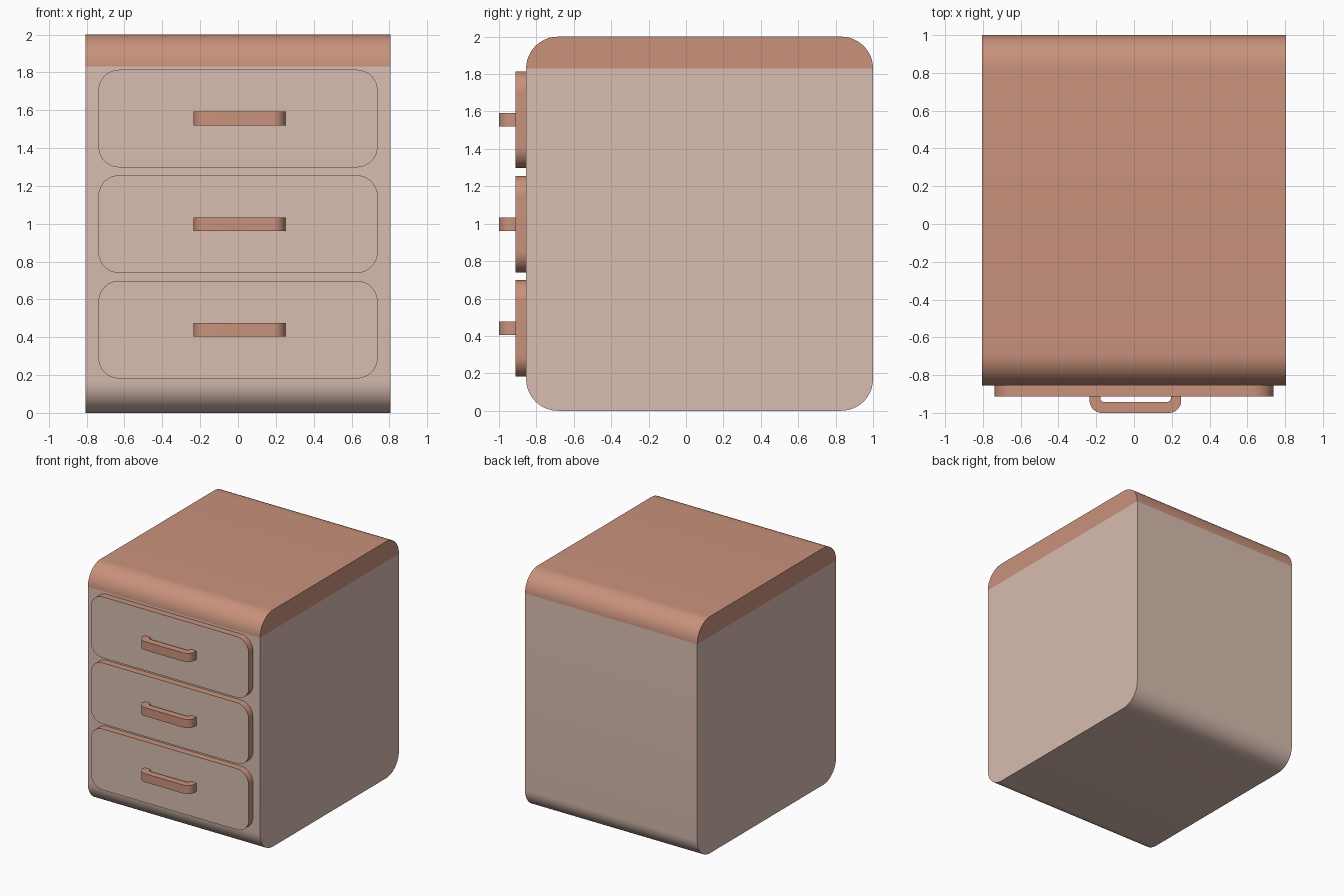
import bpy, bmesh, math
from mathutils import Vector

if "Cube" in bpy.data.objects:
    bpy.data.objects.remove(bpy.data.objects["Cube"])


def material(name, rgb):
    m = bpy.data.materials.new(name)
    m.diffuse_color = (*rgb, 1.0)
    m.use_nodes = True
    m.node_tree.nodes["Principled BSDF"].inputs["Base Color"].default_value = m.diffuse_color
    return m


BEIGE = material("pale beige", (0.69, 0.51, 0.435))
CLAY = material("terracotta", (0.585, 0.287, 0.203))


def fillet(corners, seg=12):
    """Outline from (a, b, radius) right-angled corners, rounded where radius > 0."""
    out = []
    for i, (a, b, r) in enumerate(corners):
        p = Vector((a, b))
        if r == 0:
            out.append(p)
            continue
        u = (Vector(corners[i - 1][:2]) - p).normalized()
        v = (Vector(corners[(i + 1) % len(corners)][:2]) - p).normalized()
        centre = p + (u + v) * r
        for k in range(seg + 1):
            t = math.pi / 2 * k / seg
            out.append(centre - v * r * math.cos(t) - u * r * math.sin(t))
    return out


def rect(a0, a1, b0, b1, r):
    return fillet([(a0, b0, r), (a1, b0, r), (a1, b1, r), (a0, b1, r)])


def prism(name, outline, place, lo, hi, mats, rule=None, cut_z=None):
    """Extrude an outline from lo to hi; place(a, b, depth) gives x, y, z."""
    bm = bmesh.new()
    rings = [[bm.verts.new(place(p.x, p.y, d)) for p in outline] for d in (lo, hi)]
    n = len(outline)
    bm.faces.new(rings[0])
    bm.faces.new(rings[1])
    for i in range(n):
        j = (i + 1) % n
        bm.faces.new((rings[0][i], rings[0][j], rings[1][j], rings[1][i]))
    if cut_z is not None:
        bmesh.ops.bisect_plane(bm, geom=bm.verts[:] + bm.edges[:] + bm.faces[:],
                               plane_co=(0, 0, cut_z), plane_no=(0, 0, 1))
    bmesh.ops.recalc_face_normals(bm, faces=bm.faces[:])
    bm.normal_update()
    for f in bm.faces:
        f.smooth = True
        if rule:
            f.material_index = rule(f)
    me = bpy.data.meshes.new(name)
    bm.to_mesh(me)
    bm.free()
    for m in mats:
        me.materials.append(m)
    me.set_sharp_from_angle(angle=math.radians(30))
    ob = bpy.data.objects.new(name, me)
    bpy.context.collection.objects.link(ob)
    return ob


# Cabinet body: rounded side profile, coloured band across the top
TOP_Z = 1.83
prism("cabinet_body", rect(-0.855, 1.0, 0.0, 2.0, 0.17),
      lambda a, b, d: (d, a, b), -0.805, 0.805, [BEIGE, CLAY],
      rule=lambda f: int(f.calc_center_median().z > TOP_Z), cut_z=TOP_Z + 0.0005)

# U-shaped handle seen from above
handle = fillet([(-0.235, -0.90, 0), (-0.235, -1.0, 0.065), (0.25, -1.0, 0.065),
                 (0.25, -0.90, 0), (0.195, -0.90, 0), (0.195, -0.942, 0.02),
                 (-0.178, -0.942, 0.02), (-0.178, -0.90, 0)])

# Three drawers, each with a pale front, coloured rim and handle
for label, z in (("bottom", 0.44), ("middle", 0.998), ("top", 1.556)):
    prism(label + "_drawer", rect(-0.738, 0.738, z - 0.258, z + 0.258, 0.11),
          lambda a, b, d: (a, d, b), -0.912, -0.85, [BEIGE, CLAY],
          rule=lambda f: int(f.normal.y > -0.9))
    prism(label + "_handle", handle, lambda a, b, d: (a, b, d),
          z - 0.036, z + 0.036, [CLAY])
